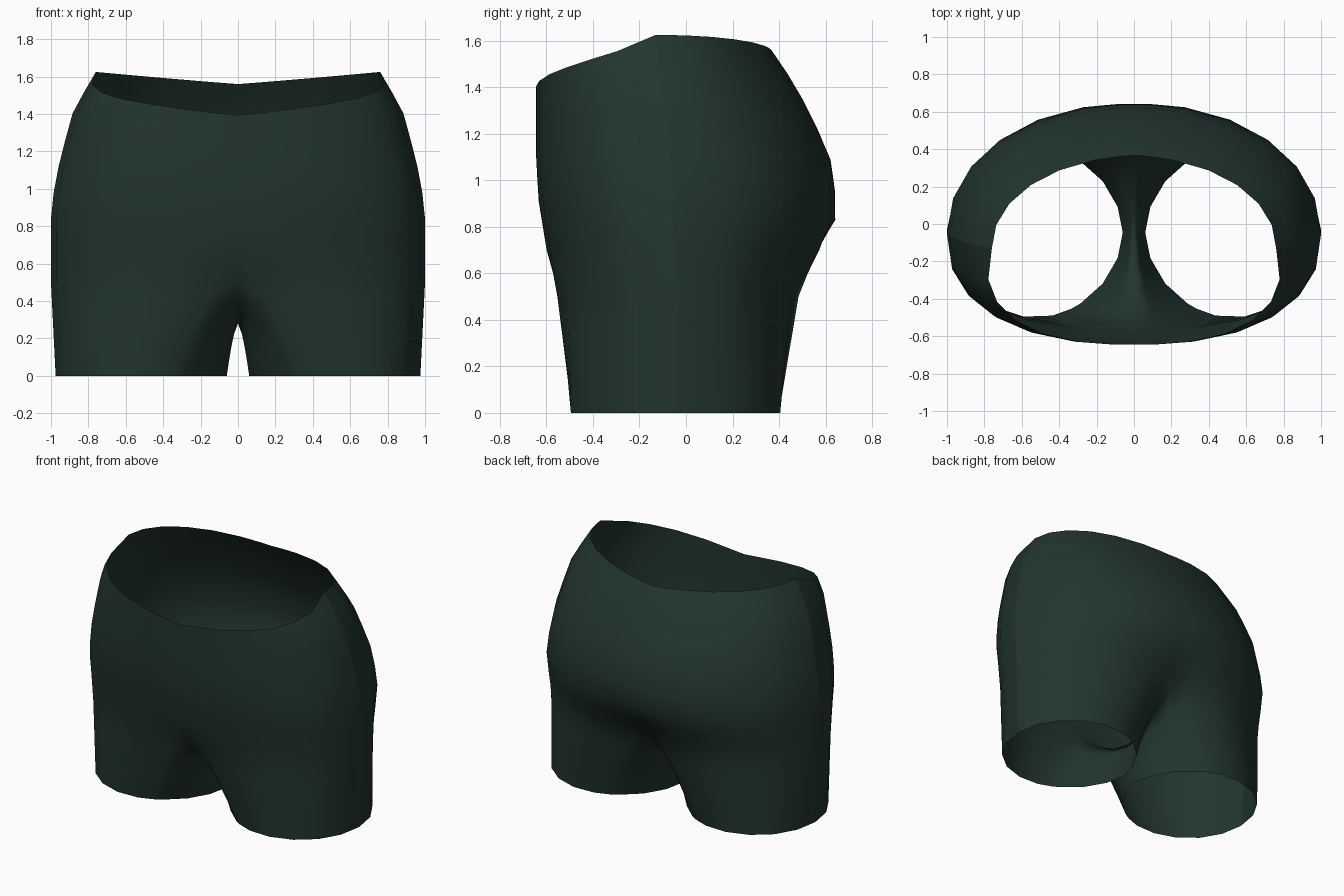
import bpy, bmesh
from math import sin, cos, pi, radians, exp

cube = bpy.data.objects.get("Cube")
if cube:
    bpy.data.objects.remove(cube)


def interp(pairs, v):
    """Piecewise linear lookup in (position, value) pairs."""
    if v <= pairs[0][0]:
        return pairs[0][1]
    for (a, p), (b, q) in zip(pairs, pairs[1:]):
        if v <= b:
            return p + (q - p) * (v - a) / (b - a)
    return pairs[-1][1]


def power(v, n):
    """Signed power that squares off a circle."""
    return (1 if v >= 0 else -1) * abs(v) ** (2 / n)


# Body outlines by height: half width, front, back and side seam
WIDTH = [(0.5, 1.0), (0.85, 1.0), (1.03, 0.98), (1.2, 0.94), (1.42, 0.88), (1.625, 0.76)]
FRONT = [(0.45, -0.565), (0.78, -0.61), (0.86, -0.63), (1.1, -0.645)]
BACK = [(0.5, 0.525), (0.63, 0.565), (0.7, 0.6), (0.85, 0.655), (1.1, 0.62),
        (1.2, 0.575), (1.4, 0.475), (1.49, 0.415), (1.57, 0.36), (1.63, 0.33)]
SEAM = [(0, 0), (1.1, -0.07), (1.625, -0.13)]
RIM_FRONT = [(0, 1.395), (16, 1.43), (53, 1.5), (75, 1.555), (90, 1.625)]
FRONT_PULL = [(0.5, 0.06), (0.65, 0)]
BACK_PULL = [(0.5, 0.145), (0.6, 0.08), (0.7, 0.04), (0.85, 0)]
FRONT_ROUND, BACK_ROUND = 2.45, 2.07

CROTCH, FOLD = 0.5, 0.7
quarter = [0, 5, 15, 30, 45, 60, 75, 90]
angles = quarter + [180 - a for a in reversed(quarter[:-1])]
INNER = 5  # points along the crotch seam between front and back


def rim_height(a):
    return interp(RIM_FRONT, a) if a <= 90 else 1.56 + 0.065 * sin(radians(a))


def body_point(a, z):
    """Point on the body at angle a, from front centre round to back centre."""
    r, seam = radians(a), interp(SEAM, z)
    front = a <= 90
    n = FRONT_ROUND if front else BACK_ROUND
    end = interp(FRONT if front else BACK, z)
    x = interp(WIDTH, z) * power(max(sin(r), 0), n)
    if a in (0, 180):
        x = 0
    y = seam + (end - seam) * power(abs(cos(r)), n)
    dent = exp(-(x / 0.2) ** 2)
    y += dent * (interp(FRONT_PULL, z) if front else -interp(BACK_PULL, z))
    return x, y, z


def hem_point(theta):
    """Point on the leg opening, theta measured from the inner thigh."""
    t = radians(theta)
    n = 1.85 if cos(t) > 0 else 2.05
    return (0.5175 - 0.4575 * power(cos(t), n),
            -0.045 - 0.455 * power(sin(t), n), 0)


# Body rows from the waist down to the crotch
rows = []
for s in (1, 0.88, 0.76, 0.6, 0.45, 0.3, 0.15, 0):
    rows.append([body_point(a, FOLD + (rim_height(a) - FOLD) * s) for a in angles])
for z in (0.6, CROTCH):
    rows.append([body_point(a, z) for a in angles])

# Crotch seam, closing the lowest body row into a leg ring
front_y, back_y = rows[-1][0][1], rows[-1][-1][1]
seam = []
for i in range(INNER):
    t = 1 - (i + 1) / (INNER + 1)
    seam.append((0, front_y + (back_y - front_y) * t, CROTCH - 0.22 * sin(pi * t)))
leg_top = rows[-1] + seam

# Leg opening
start = 58
hem = [hem_point(start + (360 - 2 * start) * a / 180) for a in angles]
hem += [hem_point(-start + 2 * start * (i + 1) / (INNER + 1)) for i in range(INNER)]

bm = bmesh.new()
grid = [[bm.verts.new(p) for p in row] for row in rows]
inner_verts = [bm.verts.new(p) for p in seam]
seam_column = angles.index(90)


def bridge(upper, lower, closed):
    count = len(upper)
    for j in range(count if closed else count - 1):
        k = (j + 1) % count
        bm.faces.new((upper[j], lower[j], lower[k], upper[k]))


def leg_point(j, t):
    """Point down the leg; the inner thigh spreads early to form an arch."""
    (x, y, z), (hx, hy, hz) = leg_top[j], hem[j]
    inner = j == 0 or j >= len(angles) - 1
    e = t ** 0.65 if inner else t
    return x + (hx - x) * e, y + (hy - y) * t, z + (hz - z) * t


seam_verts = [row[seam_column] for row in grid]
for upper, lower in zip(grid, grid[1:]):
    bridge(upper, lower, False)
ring = grid[-1] + inner_verts
for t in (0.2, 0.45, 0.7, 1):
    lower = [bm.verts.new(leg_point(j, t)) for j in range(len(hem))]
    bridge(ring, lower, True)
    seam_verts.append(lower[seam_column])
    ring = lower

# Side seam stays crisp
for face in bm.faces:
    face.smooth = True
for a, b in zip(seam_verts, seam_verts[1:]):
    bm.edges.get((a, b)).smooth = False

mesh = bpy.data.meshes.new("shorts")
bm.to_mesh(mesh)
bm.free()
shorts = bpy.data.objects.new("shorts", mesh)
bpy.context.collection.objects.link(shorts)

# Dark green cloth
cloth = bpy.data.materials.new("dark green cloth")
cloth.use_nodes = True
color = (0.016, 0.036, 0.027, 1)
cloth.diffuse_color = color
cloth.node_tree.nodes["Principled BSDF"].inputs["Base Color"].default_value = color
mesh.materials.append(cloth)

# Mirror the half into a full pair
mirror = shorts.modifiers.new("mirror", 'MIRROR')
mirror.use_axis[0] = True
mirror.use_clip = True
mirror.merge_threshold = 0.001
